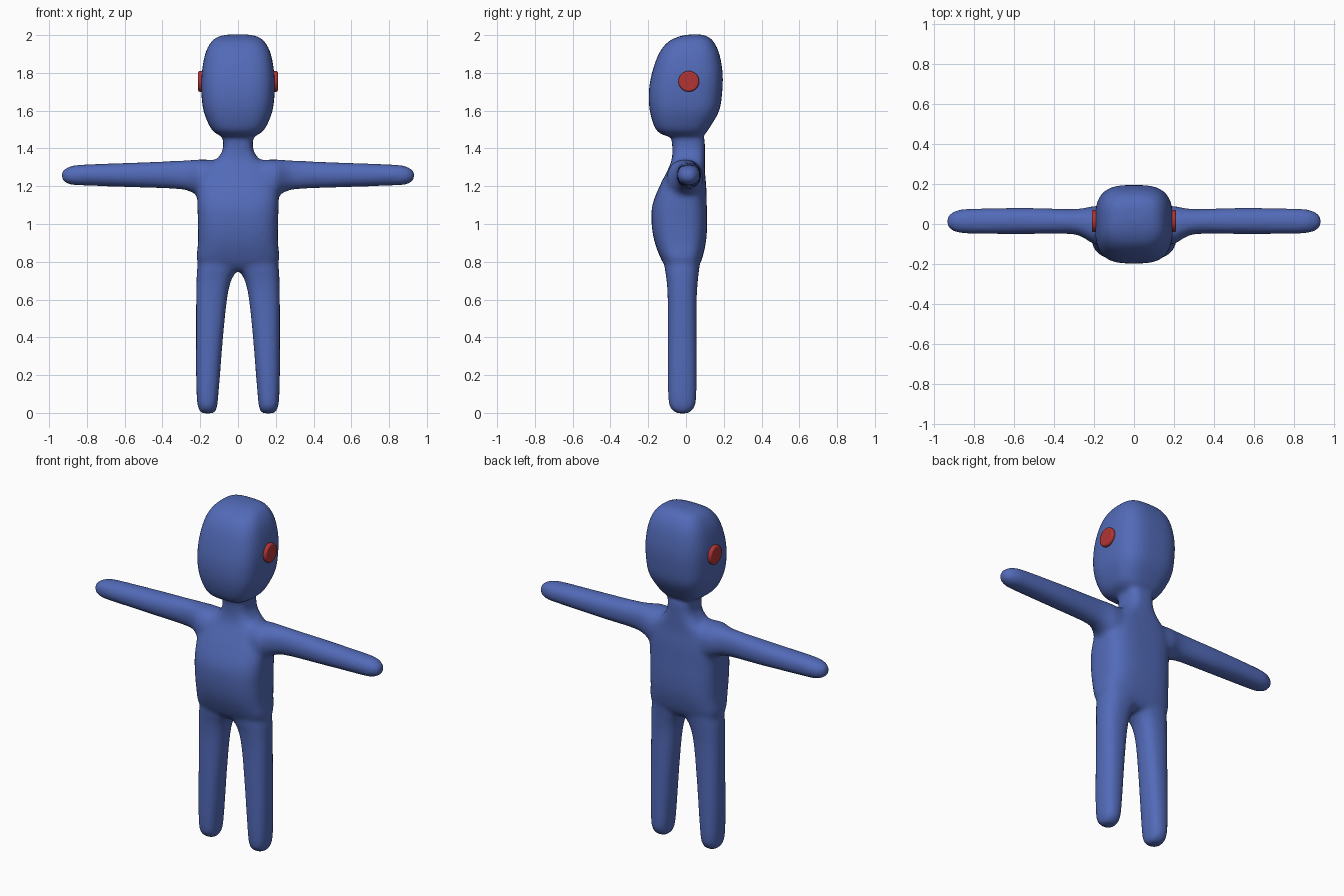
import bpy, bmesh
from math import cos, sin, pi, copysign
from mathutils import Vector, Matrix

cube = bpy.data.objects.get("Cube")
if cube:
    bpy.data.objects.remove(cube, do_unlink=True)


def material(name, colour):
    mat = bpy.data.materials.new(name)
    mat.use_nodes = True
    mat.diffuse_color = (*colour, 1)
    mat.node_tree.nodes["Principled BSDF"].inputs["Base Color"].default_value = (*colour, 1)
    return mat


def add_object(name, bm, mat):
    bmesh.ops.recalc_face_normals(bm, faces=bm.faces)
    mesh = bpy.data.meshes.new(name)
    bm.to_mesh(mesh)
    bm.free()
    mesh.materials.append(mat)
    obj = bpy.data.objects.new(name, mesh)
    bpy.context.collection.objects.link(obj)
    return obj


def smooth_path(rings, steps=5):
    """Catmull-Rom interpolation between the listed sections."""
    pts = [Vector(r) for r in rings]
    pts = [pts[0]] + pts + [pts[-1]]
    out = []
    for a, b, c, d in zip(pts, pts[1:], pts[2:], pts[3:]):
        for i in range(steps):
            t = i / steps
            out.append(0.5 * (2 * b + (c - a) * t + (2 * a - 5 * b + 4 * c - d) * t * t
                              + (3 * b - a - 3 * c + d) * t ** 3))
    return out + [pts[-1]]


def loft(bm, rings, place, power, sides=40):
    """Closed tube of rounded-square sections: position, u min, u max, v min, v max."""
    loops = []
    for pos, u0, u1, v0, v1 in smooth_path(rings):
        loop = []
        for k in range(sides):
            c, s = cos(2 * pi * k / sides), sin(2 * pi * k / sides)
            u = (u0 + u1) / 2 + (u1 - u0) / 2 * copysign(abs(c) ** (2 / power), c)
            v = (v0 + v1) / 2 + (v1 - v0) / 2 * copysign(abs(s) ** (2 / power), s)
            loop.append(bm.verts.new(place(pos, u, v)))
        loops.append(loop)
    for a, b in zip(loops, loops[1:]):
        for k in range(sides):
            n = (k + 1) % sides
            bm.faces.new((a[k], a[n], b[n], b[k]))
    bm.faces.new(loops[0])
    bm.faces.new(loops[-1])


blue = material("body blue", (0.085, 0.145, 0.48))
red = material("ear red", (0.45, 0.035, 0.035))

# Sections: height, half width, front, back
torso = [(.755, .15, -.09, .05), (.8, .215, -.125, .08), (.9, .212, -.165, .105),
         (1.0, .212, -.182, .112), (1.1, .215, -.178, .11), (1.2, .215, -.14, .107),
         (1.28, .19, -.1, .1), (1.335, .12, -.077, .1), (1.39, .082, -.072, .1),
         (1.45, .08, -.076, .1)]
head = [(1.463, .07, -.09, .08), (1.475, .11, -.13, .1), (1.51, .146, -.165, .125),
        (1.6, .183, -.192, .176), (1.7, .194, -.197, .192), (1.8, .192, -.18, .194),
        (1.9, .174, -.145, .177), (1.96, .145, -.1, .15), (1.99, .11, -.045, .12),
        (2.003, .06, .01, .085)]
# Sections: height, inner, outer, front, back
leg = [(-.003, .13, .19, -.045, .01), (.015, .115, .207, -.075, .035), (.06, .107, .217, -.093, .053),
       (.2, .095, .222, -.097, .057), (.4, .079, .222, -.097, .057), (.6, .058, .222, -.097, .057),
       (.7, .036, .22, -.103, .063), (.76, .002, .217, -.112, .07), (.84, -.03, .205, -.12, .08)]
# Sections: distance out, front, back, bottom, top
arm = [(.12, -.1, .09, 1.1, 1.34), (.2, -.1, .09, 1.14, 1.342), (.25, -.07, .08, 1.17, 1.339),
       (.32, -.05, .075, 1.185, 1.335), (.55, -.05, .081, 1.194, 1.325), (.8, -.049, .077, 1.203, 1.316),
       (.88, -.043, .07, 1.207, 1.308), (.92, -.025, .05, 1.222, 1.29), (.935, -.008, .03, 1.24, 1.273)]

# Head, trunk and limbs fused into one soft skin
bm = bmesh.new()
for part in (torso, head):
    loft(bm, [(z, -w, w, f, b) for z, w, f, b in part], lambda p, u, v: (u, v, p), 3.1)
for side in (1, -1):
    loft(bm, leg, lambda p, u, v: (side * u, v, p), 2.4)
    loft(bm, arm, lambda p, u, v: (side * p, u, v), 2.2)
body = add_object("body", bm, blue)
remesh = body.modifiers.new("fuse", 'REMESH')
remesh.mode = 'VOXEL'
remesh.voxel_size = 0.012
remesh.use_smooth_shade = True
relax = body.modifiers.new("soften joins", 'SMOOTH')
relax.factor = 0.5
relax.iterations = 12

# Round ear discs
for side, name in ((1, "left_ear"), (-1, "right_ear")):
    bm = bmesh.new()
    bmesh.ops.create_cone(bm, cap_ends=True, segments=32, radius1=.055, radius2=.055, depth=.06,
                          matrix=Matrix.Translation((side * .181, .015, 1.755)) @ Matrix.Rotation(pi / 2, 4, 'Y'))
    ear = add_object(name, bm, red)
    bevel = ear.modifiers.new("rim", 'BEVEL')
    bevel.width = .008
    bevel.segments = 2
    bpy.ops.object.select_all(action='DESELECT')
    ear.select_set(True)
    bpy.context.view_layer.objects.active = ear
    bpy.ops.object.shade_smooth_by_angle()
